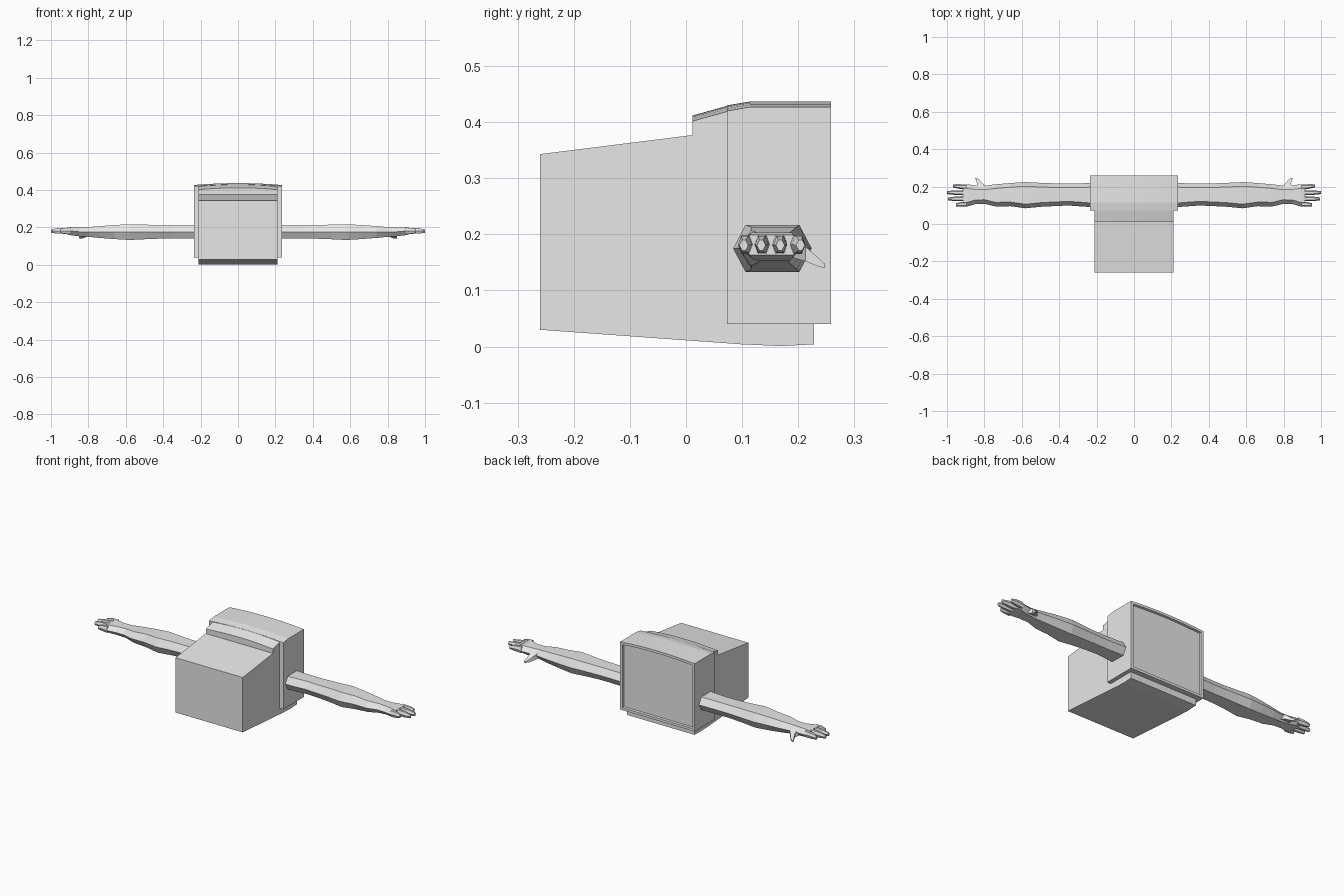
import bpy, bmesh

if "Cube" in bpy.data.objects:
    bpy.data.objects.remove(bpy.data.objects["Cube"])

grey = bpy.data.materials.new("light_grey")
grey.diffuse_color = (0.8, 0.8, 0.8, 1)
grey.use_nodes = True
grey.node_tree.nodes["Principled BSDF"].inputs["Base Color"].default_value = grey.diffuse_color


def loft(name, sections, mirror=False, inset_back=None):
    """Skin closed rings of equal point count and cap both ends."""
    bm = bmesh.new()
    rings = [[bm.verts.new(p) for p in s] for s in sections]
    n = len(rings[0])
    for a, b in zip(rings, rings[1:]):
        for i in range(n):
            j = (i + 1) % n
            bm.faces.new((a[i], a[j], b[j], b[i]))
    bm.faces.new(rings[0])
    end = bm.faces.new(rings[-1])
    bmesh.ops.recalc_face_normals(bm, faces=bm.faces[:])
    if inset_back:
        width, depth = inset_back
        bmesh.ops.inset_individual(bm, faces=[end], thickness=width, use_even_offset=True)
        bmesh.ops.inset_individual(bm, faces=[end], thickness=0.002, depth=-depth, use_even_offset=True)
    me = bpy.data.meshes.new(name)
    bm.to_mesh(me)
    bm.free()
    me.materials.append(grey)
    ob = bpy.data.objects.new(name, me)
    bpy.context.collection.objects.link(ob)
    if mirror:
        m = ob.modifiers.new("mirror", 'MIRROR')
        m.use_axis = (True, False, False)
    return ob


def bowed(y, half, z0, z1, steps=8):
    """Cross-section with a flat bottom and a gently bowed top."""
    top = []
    for i in range(steps + 1):
        x = half - 2 * half * i / steps
        top.append((x, y, z1 - 0.01 * (x / half) ** 2))
    return [(-half, y, z0), (half, y, z0)] + top


def hexagon(x, y0, y1, z0, z1, cut=0.022):
    """Six-sided cross-section of the arm, pointed toward front and back."""
    zm = (z0 + z1) / 2
    return [(x, y0, zm), (x, y0 + cut, z1), (x, y1 - cut, z1),
            (x, y1, zm), (x, y1 - cut, z0), (x, y0 + cut, z0)]


# Tapered rear housing, a side profile extruded across the width
profile = [(-0.26, 0.03), (0.10, 0.004), (0.17, 0.001), (0.228, 0.004),
           (0.228, 0.377), (0.012, 0.377), (-0.26, 0.343)]
loft("rear_housing", [[(x, y, z) for y, z in profile] for x in (-0.212, 0.212)])

# Screen frame with bowed top and sunken screen
loft("screen_frame", [bowed(0.073, 0.235, 0.04, 0.430),
                      bowed(0.115, 0.235, 0.04, 0.437),
                      bowed(0.258, 0.235, 0.04, 0.437)], inset_back=(0.014, 0.012))

# Sloped hood between frame and housing
loft("top_hood", [bowed(0.012, 0.212, 0.37, 0.412), bowed(0.08, 0.212, 0.37, 0.431)])

# Arms with slight muscle swells, wrist and palm
arm = [(0.225, 0.090, 0.219, 0.140, 0.214), (0.35, 0.099, 0.216, 0.140, 0.213),
       (0.42, 0.096, 0.217, 0.140, 0.213), (0.50, 0.092, 0.220, 0.137, 0.215),
       (0.58, 0.084, 0.224, 0.133, 0.217), (0.66, 0.095, 0.219, 0.138, 0.213),
       (0.74, 0.094, 0.212, 0.144, 0.207), (0.80, 0.108, 0.205, 0.150, 0.202),
       (0.85, 0.106, 0.207, 0.153, 0.201), (0.89, 0.094, 0.212, 0.158, 0.203),
       (0.915, 0.092, 0.212, 0.163, 0.199)]
loft("arm", [hexagon(*s) for s in arm], mirror=True)

# Four fingers: base y, tip y, tip x
fingers = [(0.107, 0.103, 0.952), (0.136, 0.134, 0.995),
           (0.167, 0.168, 1.0), (0.197, 0.204, 0.968)]
for k, (yb, yt, xt) in enumerate(fingers):
    xm = 0.9 + (xt - 0.9) * 0.6
    ym = yb + (yt - yb) * 0.6
    loft(f"finger_{k + 1}", [hexagon(0.895, yb - 0.014, yb + 0.014, 0.165, 0.199, 0.006),
                             hexagon(xm, ym - 0.012, ym + 0.012, 0.167, 0.197, 0.006),
                             hexagon(xt, yt - 0.008, yt + 0.008, 0.171, 0.190, 0.005)], mirror=True)

# Thumb angled outward and down: centre, half width, half height
thumb = [((0.825, 0.188, 0.175), 0.030, 0.016), ((0.822, 0.213, 0.165), 0.016, 0.013),
         ((0.835, 0.235, 0.151), 0.010, 0.008), ((0.845, 0.247, 0.144), 0.005, 0.004)]
loft("thumb", [[(x - w, y, z - h), (x + w, y, z - h), (x + w, y, z + h), (x - w, y, z + h)]
               for (x, y, z), w, h in thumb], mirror=True)
